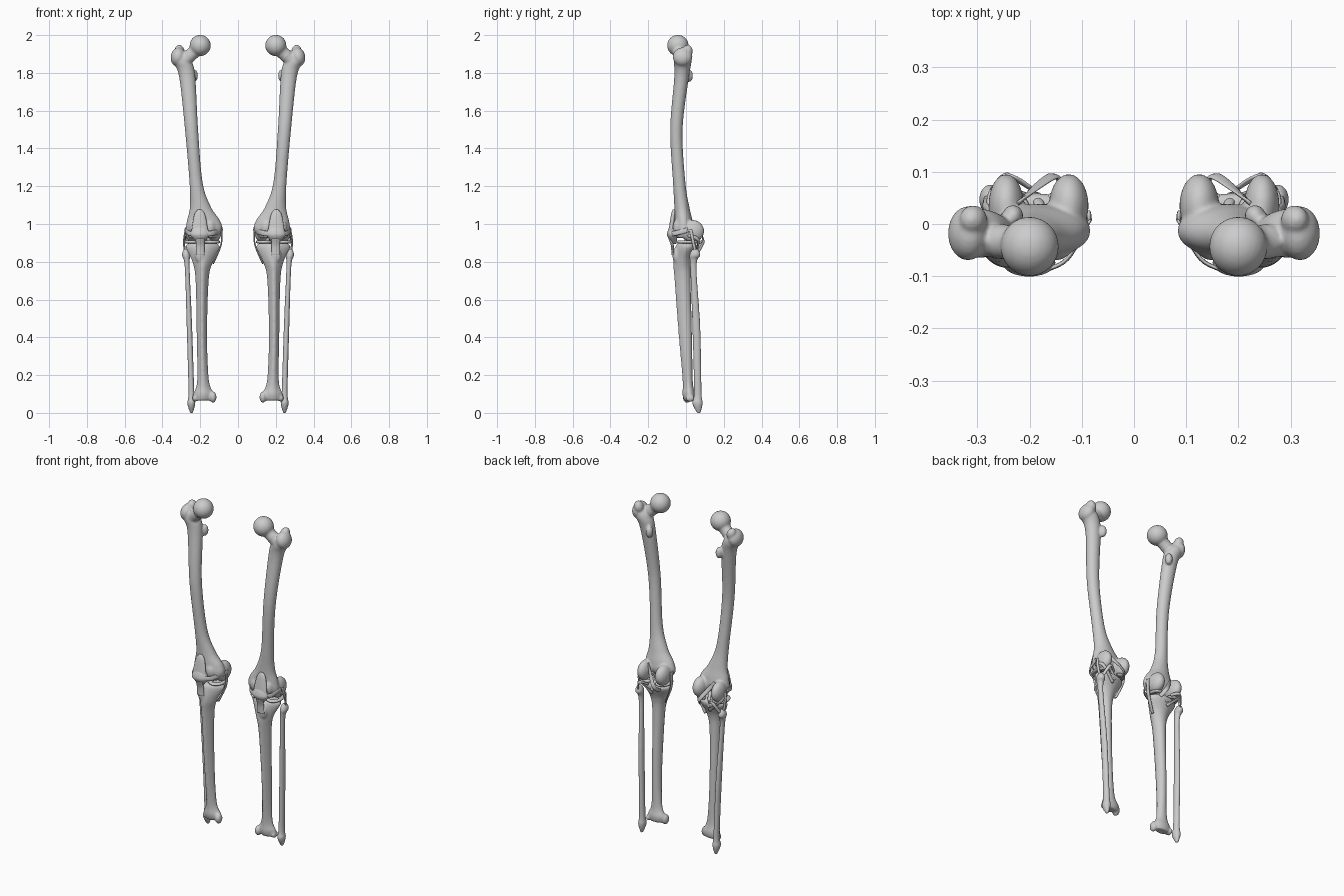
import bpy, bmesh, math
from mathutils import Vector, Matrix

if "Cube" in bpy.data.objects:
    bpy.data.objects.remove(bpy.data.objects["Cube"])

SIDES = 24


def spline(rows, steps=7):
    """Catmull-Rom interpolation of a short list of rows."""
    rows = [Vector(r) for r in rows]
    out = []
    for i in range(len(rows) - 1):
        a, b = rows[max(i - 1, 0)], rows[i]
        c, d = rows[i + 1], rows[min(i + 2, len(rows) - 1)]
        for k in range(steps):
            t = k / steps
            out.append(0.5 * (2 * b + (c - a) * t + (2 * a - 5 * b + 4 * c - d) * t * t
                              + (3 * b - a - 3 * c + d) * t ** 3))
    return out + [rows[-1]]


def skin(bm, rings):
    rings = [[bm.verts.new(p) for p in r] for r in rings]
    n = len(rings[0])
    faces = [bm.faces.new(rings[0]), bm.faces.new(rings[-1][::-1])]
    for r, s in zip(rings, rings[1:]):
        for j in range(n):
            faces.append(bm.faces.new((r[j], s[j], s[(j + 1) % n], r[(j + 1) % n])))
    bmesh.ops.recalc_face_normals(bm, faces=faces)


def loft(bm, rows, taper=0.0):
    """Upright body from rows of z, centre x, centre y, half x, half y; taper narrows the front."""
    rings = []
    for z, cx, cy, rx, ry in spline(rows):
        ring = []
        for j in range(SIDES):
            s, c = math.sin(math.tau * j / SIDES), math.cos(math.tau * j / SIDES)
            ring.append((cx + rx * c * (1 - taper * max(0, -s)), cy + ry * s, z))
        rings.append(ring)
    skin(bm, rings)


def blob(bm, c, r, tilt=0):
    m = Matrix.Translation(c) @ Matrix.Rotation(tilt, 4, 'Y') @ Matrix.Diagonal((*r, 1))
    bmesh.ops.create_uvsphere(bm, u_segments=32, v_segments=20, radius=1, matrix=m)


def finish(bm, name, voxel=None, smooth=6):
    me = bpy.data.meshes.new(name)
    bm.to_mesh(me)
    bm.free()
    ob = bpy.data.objects.new(name, me)
    bpy.context.collection.objects.link(ob)
    for p in me.polygons:
        p.use_smooth = True
    if voxel:
        m = ob.modifiers.new("fuse", 'REMESH')
        m.mode, m.voxel_size, m.use_smooth_shade = 'VOXEL', voxel, True
        m = ob.modifiers.new("soften", 'SMOOTH')
        m.factor, m.iterations = 0.5, smooth
    m = ob.modifiers.new("other_leg", 'MIRROR')
    m.use_axis = (True, False, False)
    m.use_mirror_merge = False


def strap(name, width, thick, pts, out=None):
    """Flattened band along points, facing away from the knee axis unless told otherwise."""
    pts = spline(pts)
    rings = []
    for i, c in enumerate(pts):
        t = (pts[min(i + 1, len(pts) - 1)] - pts[max(i - 1, 0)]).normalized()
        n = Vector(out) if out else Vector((c.x - 0.185, c.y - 0.01, 0))
        side = t.cross(n).normalized()
        n = side.cross(t).normalized()
        rings.append([c + side * width * math.cos(math.tau * j / 12)
                      + n * thick * math.sin(math.tau * j / 12) for j in range(12)])
    bm = bmesh.new()
    skin(bm, rings)
    finish(bm, name)


# Thigh bone: shaft, neck, ball head, trochanters and condyles
bm = bmesh.new()
loft(bm, [(1.90, .305, -.018, .03, .037), (1.86, .295, -.018, .05, .047), (1.78, .269, -.023, .043, .039),
          (1.50, .246, -.051, .035, .033), (1.22, .222, -.036, .035, .033), (1.09, .199, -.022, .056, .040),
          (1.02, .183, -.014, .087, .048), (.97, .180, -.014, .096, .05), (.925, .19, -.025, .07, .025)])
for k in range(6):
    blob(bm, Vector((.2, -.042, 1.94)).lerp(Vector((.29, -.028, 1.86)), k / 5), (.034, .034, .036))
blob(bm, (.20, -.043, 1.945), (.056, .057, .056))
blob(bm, (.318, -.018, 1.885), (.038, .052, .05), -.2)
blob(bm, (.308, .008, 1.915), (.026, .028, .034), .3)
blob(bm, (.232, .015, 1.785), (.02, .022, .034))
for x, r in ((.125, .038), (.245, .034)):
    blob(bm, (x, .035, .962), (r, .061, .059))
    blob(bm, (.19 + (x - .185) * .65, -.035, .982), (r * .95, .035, .048))
finish(bm, "thigh_bone", .0055)

# Shin bone: plateau, three-sided shaft, inner ankle
bm = bmesh.new()
loft(bm, [(.898, .188, .002, .074, .047), (.875, .187, .001, .09, .058), (.80, .187, -.019, .055, .049),
          (.70, .190, -.018, .035, .043), (.40, .191, -.003, .028, .035), (.17, .185, .009, .032, .027),
          (.10, .182, .014, .056, .033), (.066, .184, .016, .048, .026)], .4)
blob(bm, (.20, -.05, .835), (.028, .022, .045))
blob(bm, (.132, .006, .083), (.018, .024, .03))
blob(bm, (.228, .022, .078), (.014, .024, .02))
for x in (.178, .198):
    blob(bm, (x, .01, .90), (.01, .016, .02))
finish(bm, "shin_bone", .0055)

# Outer calf bone
bm = bmesh.new()
loft(bm, [(.868, .276, .048, .01, .014), (.835, .275, .047, .022, .029), (.77, .269, .039, .013, .017),
          (.45, .257, .055, .0145, .021), (.12, .247, .062, .0155, .02), (.05, .247, .061, .021, .027),
          (-.002, .246, .068, .006, .008)])
finish(bm, "calf_bone", .0045, 4)

# Kneecap and its tendons
bm = bmesh.new()
loft(bm, [(.895, .2, -.062, .012, .012), (.935, .201, -.073, .048, .026), (.96, .201, -.074, .048, .024),
          (.988, .201, -.07, .034, .017)])
finish(bm, "kneecap", .004, 3)
bm = bmesh.new()
loft(bm, [(1.076, .203, -.064, .01, .006), (1.045, .203, -.068, .03, .012), (.95, .202, -.08, .046, .014)])
finish(bm, "thigh_tendon")
strap("shin_tendon", .023, .008, [(.2, -.085, .925), (.2, -.072, .885), (.2, -.069, .835)], (0, -1, 0))

# Cartilage crescents on the shin plateau
for name, cx, start in (("inner_meniscus", .14, 55), ("outer_meniscus", .24, 235)):
    arc = [math.radians(start + 32 * k) for k in range(10)]
    strap(name, .012, .008, [(cx + .034 * math.cos(a), .008 + .046 * math.sin(a), .905) for a in arc],
          (.001, 0, 1))

# Ligament straps around the knee
strap("inner_retinaculum", .014, .004, [(.175, -.09, .948), (.127, -.066, .953), (.084, .01, .97)])
strap("outer_retinaculum", .013, .004, [(.225, -.09, .948), (.26, -.058, .951), (.279, .01, .968)])
strap("inner_side_ligament", .012, .004, [(.086, .015, .98), (.09, .013, .89), (.132, 0, .79)])
strap("outer_side_ligament", .008, .005, [(.276, .025, .97), (.285, .035, .92), (.283, .05, .85)])
strap("back_oblique_ligament", .012, .004, [(.135, .06, .875), (.155, .092, .915), (.222, .04, 1.01)])
strap("back_arch_ligament", .009, .004, [(.272, .066, .855), (.245, .094, .91), (.2, .07, .9)])
strap("popliteal_tendon", .009, .004, [(.278, .01, .94), (.27, .065, .915), (.19, .05, .84)])
strap("rear_cross_ligament", .01, .007, [(.16, 0, .95), (.18, .035, .91), (.188, .055, .86)], (0, 1, 0))
strap("front_cross_ligament", .009, .007, [(.208, .03, .96), (.18, -.02, .89)], (0, 1, 0))
